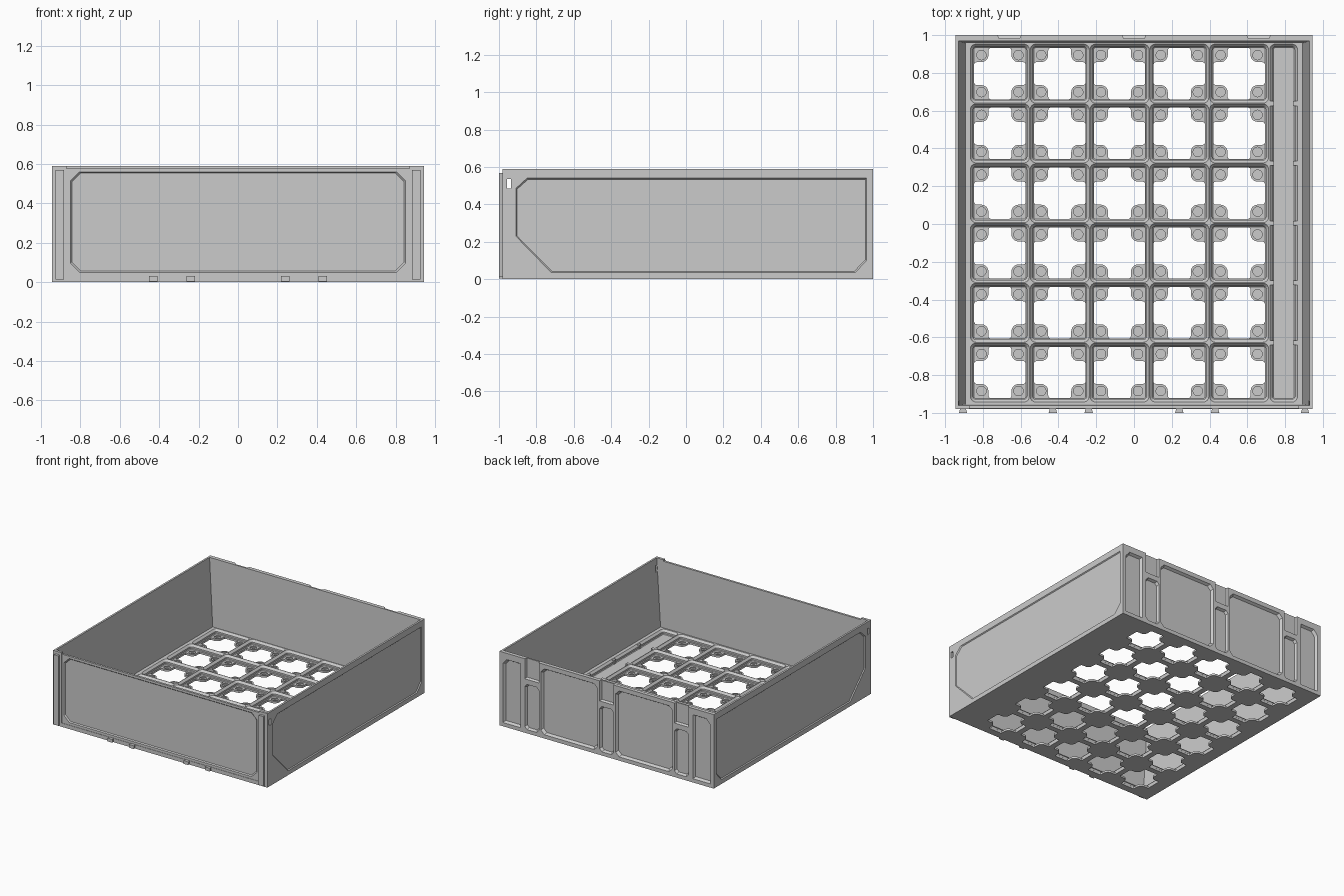
import bpy, bmesh, math

if "Cube" in bpy.data.objects:
    bpy.data.objects.remove(bpy.data.objects["Cube"])

PITCH = 0.3165
CELLS_X = [-0.868 + PITCH * (i + 0.5) for i in range(5)]
CELLS_Y = [0.005 + PITCH * (j - 2.5) for j in range(6)]
FLOOR, PAD = 0.05, 0.016


def loft(bm, sections):
    """Closed solid through equal-length rings of 3D points."""
    rings = [[bm.verts.new(p) for p in s] for s in sections]
    n = len(rings[0])
    for a, b in zip(rings, rings[1:]):
        for i in range(n):
            k = (i + 1) % n
            bm.faces.new((a[i], a[k], b[k], b[i]))
    bm.faces.new(rings[0][::-1])
    bm.faces.new(rings[-1])


def box(bm, x0, x1, y0, y1, z0, z1):
    loft(bm, [[(x0, y0, z), (x1, y0, z), (x1, y1, z), (x0, y1, z)] for z in (z0, z1)])


def make(name, bm):
    bmesh.ops.recalc_face_normals(bm, faces=bm.faces[:])
    me = bpy.data.meshes.new(name)
    bm.to_mesh(me)
    bm.free()
    ob = bpy.data.objects.new(name, me)
    bpy.context.collection.objects.link(ob)
    return ob


def cut(target, name, bm):
    cutter = make(name, bm)
    cutter.hide_render = True
    mod = target.modifiers.new(name, 'BOOLEAN')
    mod.operation, mod.solver, mod.object = 'DIFFERENCE', 'EXACT', cutter
    bpy.context.view_layer.objects.active = target
    bpy.ops.object.modifier_apply(modifier=mod.name)
    bpy.data.objects.remove(cutter)


def rrect(cx, cy, hx, hy, r, z, n=4):
    pts = []
    for q, (sx, sy) in enumerate([(1, 1), (-1, 1), (-1, -1), (1, -1)]):
        for k in range(n + 1):
            a = math.pi / 2 * (q + k / n)
            pts.append((cx + sx * (hx - r) + r * math.cos(a),
                        cy + sy * (hy - r) + r * math.sin(a), z))
    return pts


def circle(cx, cy, r, z, n=20):
    return [(cx + r * math.cos(2 * math.pi * i / n),
             cy + r * math.sin(2 * math.pi * i / n), z) for i in range(n)]


def shrink(pts, d):
    """Inset a convex outline by moving its points towards the middle."""
    us, vs = [p[0] for p in pts], [p[1] for p in pts]
    cu, cv = (min(us) + max(us)) / 2, (min(vs) + max(vs)) / 2
    su = 1 - 2 * d / (max(us) - min(us))
    sv = 1 - 2 * d / (max(vs) - min(vs))
    return [(cu + (u - cu) * su, cv + (v - cv) * sv) for u, v in pts]


def octagon(u0, u1, v0, v1, c):
    return [(u0 + c, v0), (u1 - c, v0), (u1, v0 + c), (u1, v1 - c),
            (u1 - c, v1), (u0 + c, v1), (u0, v1 - c), (u0, v0 + c)]


def face_pocket(bm, pts, y_out, y_in, taper):
    """Tapered pocket cut into the front or back face."""
    loft(bm, [[(u, y_out + (y_out - y_in), v) for u, v in pts],
              [(u, y_out, v) for u, v in pts],
              [(u, y_in, v) for u, v in shrink(pts, taper)]])


# Outer tray block
bm = bmesh.new()
box(bm, -0.945, 0.945, -0.98, 1.0, 0, 0.59)
tray = make("drawer_body", bm)

# Main cavity with slightly drafted walls, and lowered front rim
bm = bmesh.new()
loft(bm, [[(-hx, y0, z), (hx, y0, z), (hx, y1, z), (-hx, y1, z)]
          for hx, y0, y1, z in [(0.893, -0.955, 0.957, FLOOR),
                                (0.93, -0.96, 0.97, 0.59), (0.93, -0.96, 0.97, 0.65)]])
cut(tray, "cavity", bm)
bm = bmesh.new()
box(bm, -0.87, 0.87, -1.05, -0.9, 0.578, 0.65)
cut(tray, "front_rim", bm)

# Grid sockets and the long side channel share one stepped profile
bm = bmesh.new()
profile = [(PAD, 0.0195, 0.009), (0.021, 0.0145, 0.012), (0.034, 0.0145, 0.016),
           (FLOOR, 0, 0.03), (0.06, 0, 0.03)]
for cx in CELLS_X:
    for cy in CELLS_Y:
        loft(bm, [rrect(cx, cy, 0.1565 - d, 0.1565 - d, r, z) for z, d, r in profile])
loft(bm, [rrect(0.7925, 0.005, 0.0735 - d, 0.948 - d, r, z) for z, d, r in profile])
cut(tray, "sockets", bm)

# Cross-shaped floor openings
quad = [(0.136, 0.05), (0.132, 0.058), (0.122, 0.061)]
quad += [(0.098 - 0.037 * math.sin(a), 0.098 - 0.037 * math.cos(a))
         for a in [math.pi / 2 * k / 6 for k in range(7)]]
quad += [(0.061, 0.122), (0.058, 0.132), (0.05, 0.136)]
cross = []
for q in range(4):
    c, s = [(1, 0), (0, 1), (-1, 0), (0, -1)][q]
    cross += [(x * c - y * s, x * s + y * c) for x, y in quad]
bm = bmesh.new()
for cx in CELLS_X:
    for cy in CELLS_Y:
        loft(bm, [[(cx + x, cy + y, z) for x, y in cross] for z in (-0.02, 0.03)])
cut(tray, "floor_openings", bm)

# Stepped round holes in the corner pads
bm = bmesh.new()
for cx in CELLS_X:
    for cy in CELLS_Y:
        for sx in (-0.098, 0.098):
            for sy in (-0.098, 0.098):
                loft(bm, [circle(cx + sx, cy + sy, r, z) for r, z in
                          [(0.011, 0.003), (0.011, 0.008), (0.025, 0.008), (0.025, 0.028)]])
cut(tray, "pad_holes", bm)

# Side panels and the small slots near the front
side = [(-0.91, 0.23), (-0.72, 0.035), (0.905, 0.035), (0.965, 0.10),
        (0.965, 0.54), (-0.85, 0.54), (-0.91, 0.485)]
bm = bmesh.new()
for s in (-1, 1):
    loft(bm, [[(s * 0.96, u, v) for u, v in side], [(s * 0.945, u, v) for u, v in side],
              [(s * 0.938, u, v) for u, v in shrink(side, 0.006)]])
    box(bm, *sorted((s * 0.89, s * 0.98)), -0.957, -0.936, 0.485, 0.535)
cut(tray, "side_panels", bm)

# Front panel: shallow frame, then chamfered recess
bm = bmesh.new()
box(bm, -0.87, 0.87, -1.05, -0.977, 0.03, 0.65)
cut(tray, "front_frame", bm)
bm = bmesh.new()
face_pocket(bm, octagon(-0.85, 0.85, 0.05, 0.56, 0.045), -0.977, -0.969, 0.007)
cut(tray, "front_panel", bm)

# Back pockets between ribs, with open notches at the rim
bm = bmesh.new()
for s in (-1, 1):
    tall = [(0.76, 0.03), (0.915, 0.03), (0.915, 0.50), (0.88, 0.54), (0.76, 0.54)]
    face_pocket(bm, [(s * u, v) for u, v in tall], 1.0, 0.98, 0.012)
    face_pocket(bm, octagon(*sorted((s * 0.08, s * 0.58)), 0.03, 0.555, 0.03), 1.0, 0.98, 0.012)
for c in (-0.66, 0, 0.66):
    face_pocket(bm, octagon(c - 0.062, c + 0.062, 0.03, 0.39, 0.02), 1.0, 0.98, 0.01)
    notch = [(c - 0.062, 0.43), (c + 0.062, 0.43), (c + 0.062, 0.65), (c - 0.062, 0.65)]
    face_pocket(bm, notch, 1.0, 0.982, 0.008)
cut(tray, "back_pockets", bm)

# Stubs along both edges of the side channel
bm = bmesh.new()
for j in range(1, 6):
    y = 0.005 + PITCH * (j - 3)
    for x0, x1 in ((0.715, 0.742), (0.843, 0.868)):
        box(bm, x0, x1, y - 0.012, y + 0.012, PAD - 0.002, FLOOR - 0.001)
make("channel_stubs", bm)

# Vertical dovetail rails on the front corners
bm = bmesh.new()
for s in (-1, 1):
    plan = [(-0.014, -0.975), (0.014, -0.975), (0.022, -1.0), (-0.022, -1.0)]
    loft(bm, [[(s * 0.905 + u, v, z) for u, v in plan] for z in (0.012, 0.568)])
make("front_rails", bm)

# Small clips along the lower front edge
bm = bmesh.new()
for c in (-0.43, -0.24, 0.24, 0.43):
    plan = [(-0.016, -0.975), (0.016, -0.975), (0.022, -1.0), (-0.022, -1.0)]
    loft(bm, [[(c + u, v, z) for u, v in plan] for z in (0.004, 0.03)])
make("front_clips", bm)
